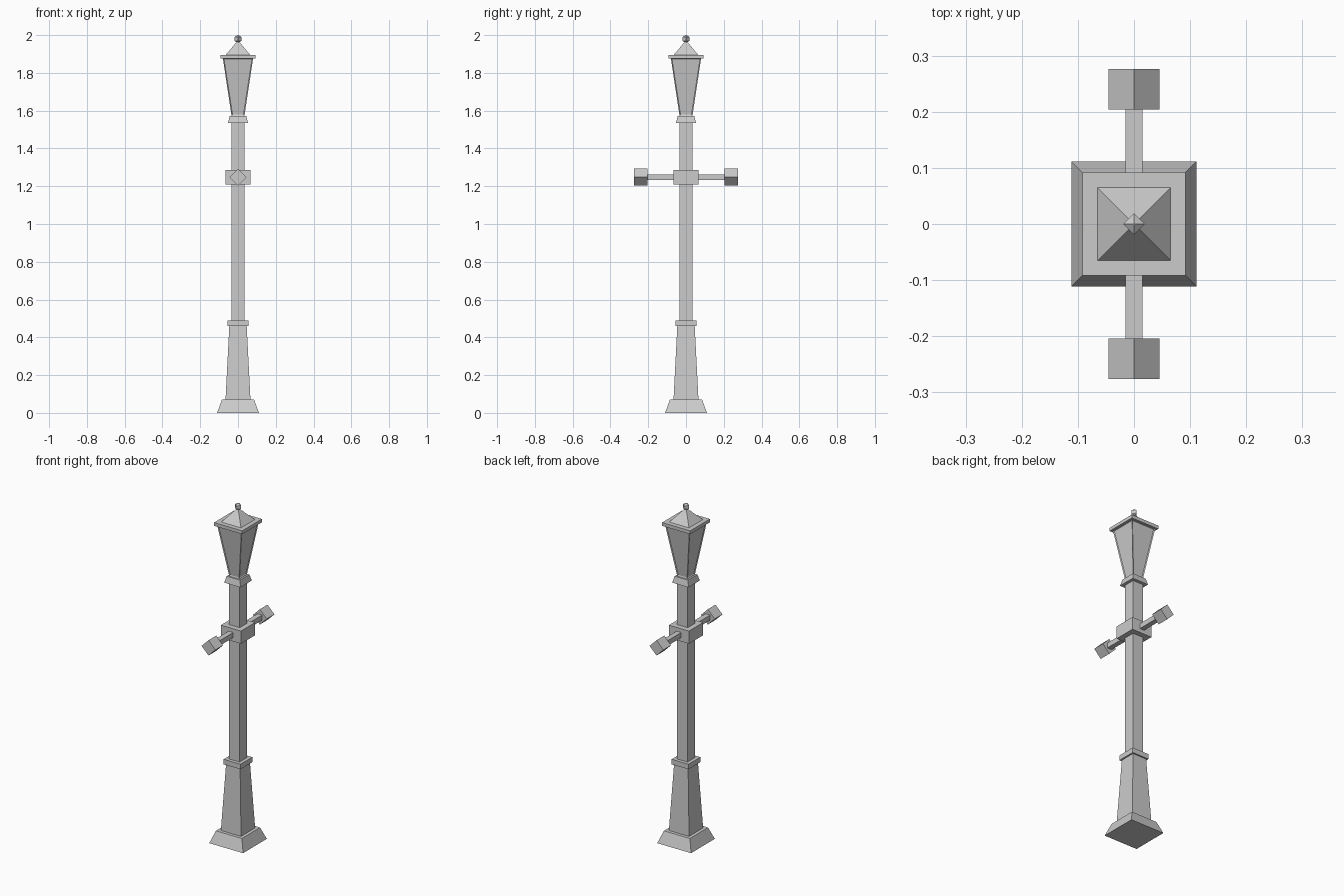
import bpy, bmesh, math
from mathutils import Matrix

old = bpy.data.objects.get("Cube")
if old:
    bpy.data.objects.remove(old, do_unlink=True)

# One painted metal colour
metal = bpy.data.materials.new("grey_metal")
metal.use_nodes = True
grey = (0.6, 0.6, 0.6, 1)
metal.diffuse_color = grey
metal.node_tree.nodes["Principled BSDF"].inputs["Base Color"].default_value = grey


def finish(bm, name):
    bmesh.ops.recalc_face_normals(bm, faces=bm.faces)
    mesh = bpy.data.meshes.new(name)
    bm.to_mesh(mesh)
    bm.free()
    mesh.materials.append(metal)
    obj = bpy.data.objects.new(name, mesh)
    bpy.context.collection.objects.link(obj)
    return obj


def stack(name, profile, turn=45, inset=None):
    """Four-sided solid through (half width, height) levels."""
    bm = bmesh.new()
    rings = []
    for half, z in profile:
        radius = half * math.sqrt(2) if turn else half
        angles = [math.radians(turn + 90 * i) for i in range(4)]
        rings.append([bm.verts.new((radius * math.cos(a), radius * math.sin(a), z))
                      for a in angles])
    sides = []
    for low, high in zip(rings, rings[1:]):
        for i in range(4):
            j = (i + 1) % 4
            sides.append(bm.faces.new((low[i], low[j], high[j], high[i])))
    bm.faces.new(rings[0][::-1])
    bm.faces.new(rings[-1])
    if inset:
        bm.normal_update()
        bmesh.ops.inset_individual(bm, faces=sides, thickness=inset[0], depth=-inset[1])
    return finish(bm, name)


def bar(name, half, y0, y1, z, turn=0):
    """Square bar along y, rolled about its own axis."""
    bm = bmesh.new()
    bmesh.ops.create_cube(bm, size=1)
    place = (Matrix.Translation((0, (y0 + y1) / 2, z))
             @ Matrix.Rotation(math.radians(turn), 4, "Y")
             @ Matrix.Diagonal((2 * half, abs(y1 - y0), 2 * half, 1)))
    bmesh.ops.transform(bm, matrix=place, verts=bm.verts)
    return finish(bm, name)


# Post, from the ground up
stack("base", [(0.111, 0), (0.085, 0.07)])
stack("lower_column", [(0.066, 0.07), (0.046, 0.46)])
stack("column_collar", [(0.055, 0.46), (0.055, 0.49)])
stack("pole", [(0.035, 0.49), (0.035, 1.54)])
stack("arm_block", [(0.066, 1.21), (0.066, 1.285)])

# Cross arms with diamond ends
for side, s in (("front", -1), ("back", 1)):
    bar(side + "_arm", 0.015, s * 0.06, s * 0.21, 1.248)
    bar(side + "_arm_end", 0.032, s * 0.204, s * 0.276, 1.248, 45)

# Lantern with recessed panes
stack("lantern_seat", [(0.053, 1.535), (0.044, 1.572)])
stack("lantern", [(0.034, 1.572), (0.08, 1.877)], inset=(0.008, 0.004))
stack("eave", [(0.092, 1.875), (0.092, 1.895)])
stack("roof", [(0.065, 1.895), (0.006, 1.965)])
stack("finial", [(0.004, 1.96), (0.019, 1.97), (0.019, 1.99), (0.002, 2.0)], turn=0)
